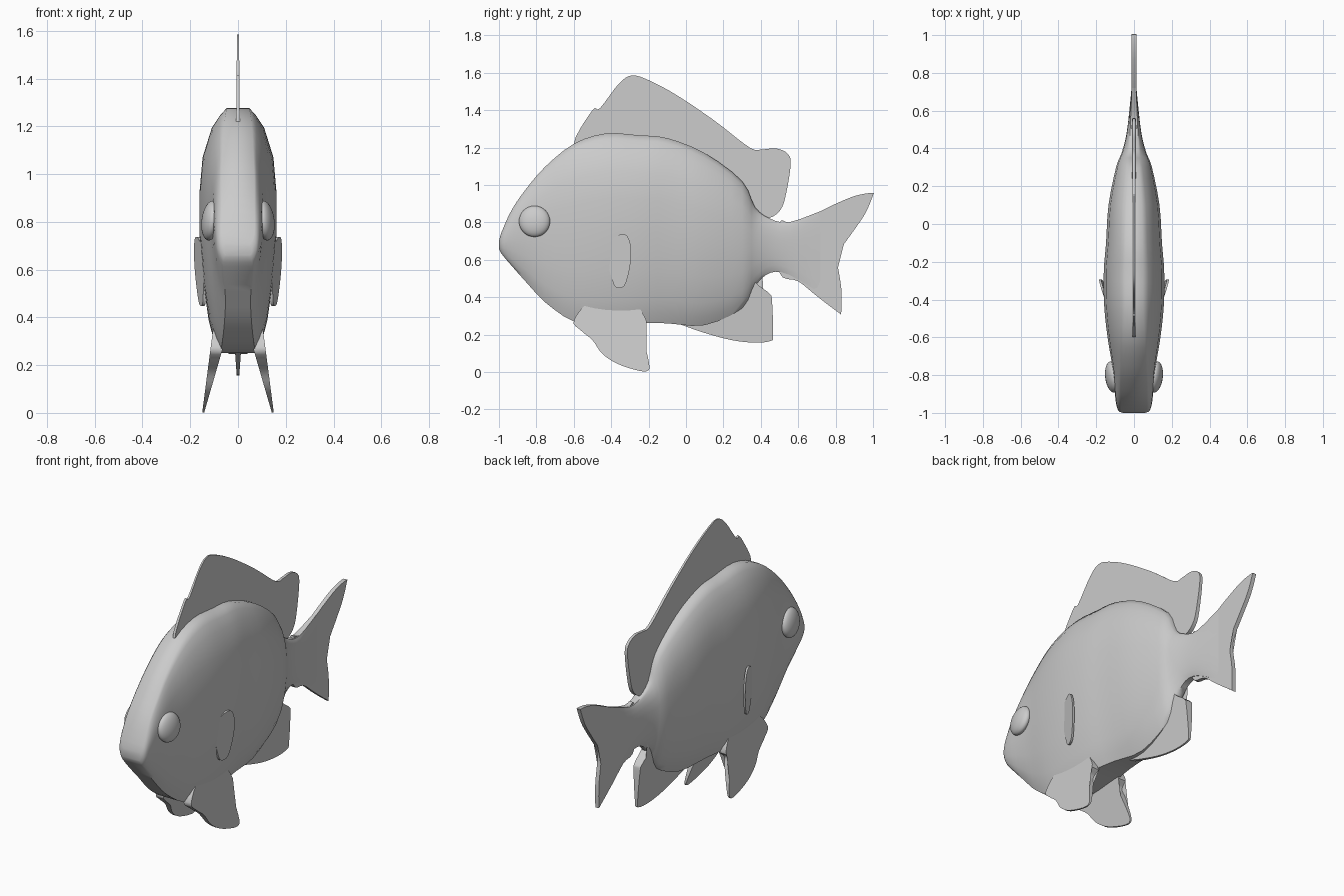
import bpy, bmesh
from mathutils import Vector

if "Cube" in bpy.data.objects:
    bpy.data.objects.remove(bpy.data.objects["Cube"])


def spline(pts, steps, closed):
    # Catmull-Rom curve through points of any dimension
    n, out = len(pts), []
    pick = (lambda i: pts[i % n]) if closed else (lambda i: pts[max(0, min(n - 1, i))])
    for i in range(n if closed else n - 1):
        a, b, c, d = (pick(i + k) for k in (-1, 0, 1, 2))
        for s in range(steps):
            t = s / steps
            out.append([0.5 * (2 * q + (r - p) * t + (2 * p - 5 * q + 4 * r - u) * t * t
                               + (3 * q - p - 3 * r + u) * t ** 3)
                        for p, q, r, u in zip(a, b, c, d)])
    if not closed:
        out.append(list(pts[-1]))
    return out


def finish(name, bm, angle=0.7, mirror=False):
    bmesh.ops.recalc_face_normals(bm, faces=bm.faces)
    me = bpy.data.meshes.new(name)
    bm.to_mesh(me)
    bm.free()
    ob = bpy.data.objects.new(name, me)
    bpy.context.collection.objects.link(ob)
    bpy.ops.object.select_all(action='DESELECT')
    ob.select_set(True)
    bpy.context.view_layer.objects.active = ob
    bpy.ops.object.shade_smooth_by_angle(angle=angle)
    if mirror:
        ob.modifiers.new("mirror", 'MIRROR')
    return ob


def fin(name, outline, centre, half, mirror=False):
    # flat blade from a y,z outline; centre and half give its x position and half thickness
    bm = bmesh.new()
    pts = spline(outline, 4, True)
    sides = [[bm.verts.new((centre(y, z) + s * half(z), y, z)) for y, z in pts]
             for s in (-1, 1)]
    caps = [bm.faces.new(side) for side in sides]
    n = len(pts)
    for i in range(n):
        j = (i + 1) % n
        bm.faces.new((sides[0][i], sides[0][j], sides[1][j], sides[1][i]))
    bmesh.ops.triangulate(bm, faces=caps)
    return finish(name, bm, mirror=mirror)


# Body: y, bottom z, top z, half width, bottom width ratio, top width ratio
stations = [
    (-1.0, .66, .70, .060, .8, .8), (-.985, .63, .75, .085, .7, .8),
    (-.93, .565, .87, .098, .6, .7), (-.85, .475, .985, .105, .5, .65),
    (-.75, .37, 1.10, .115, .5, .55), (-.6, .27, 1.22, .14, .5, .4),
    (-.43, .25, 1.275, .158, .5, .3), (-.25, .26, 1.265, .16, .5, .3),
    (-.1, .26, 1.25, .148, .4, .3), (.1, .25, 1.17, .135, .2, .3),
    (.3, .34, 1.02, .095, .2, .3), (.37, .46, .88, .068, .25, .35),
    (.45, .53, .82, .045, .4, .5), (.55, .52, .80, .03, .5, .6),
    (.72, .42, .86, .013, .8, .8)]
levels = [(0, 0), (.05, .25), (.13, .52), (.28, .8), (.48, 1)]
upper = [(.66, 1), (.8, .89), (.92, .55), (.97, .25), (1, 0)]
bm = bmesh.new()
rings = []
for y, zb, zt, w, bf, tf in spline(stations, 3, False):
    half = [(w * (bf + (1 - bf) * k), zb + (zt - zb) * t) for t, k in levels]
    half += [(w * (tf + (1 - tf) * k), zb + (zt - zb) * t) for t, k in upper]
    loop = half + [(-x, z) for x, z in reversed(half)]
    rings.append([bm.verts.new((x, y, z)) for x, z in loop])
for a, b in zip(rings, rings[1:]):
    for i in range(len(a)):
        j = (i + 1) % len(a)
        bm.faces.new((a[i], a[j], b[j], b[i]))
bm.faces.new(rings[0])
bm.faces.new(rings[-1])
finish("body", bm, angle=0.9)

# Single fins on the centre line
fin("dorsal_fin",
    [(-.6, 1.215), (-.5, 1.4), (-.46, 1.41), (-.36, 1.54), (-.29, 1.585), (-.2, 1.56),
     (-.05, 1.48), (.15, 1.345), (.34, 1.2), (.41, 1.19), (.48, 1.195), (.54, 1.17),
     (.56, 1.11), (.53, .93), (.5, .86), (.45, .825), (.4, .83), (.3, .9), (.1, 1.1),
     (-.2, 1.19), (-.45, 1.2)],
    lambda y, z: 0, lambda z: .012 - .01 * (z - .8))
fin("anal_fin",
    [(-.05, .28), (0, .243), (.2, .18), (.35, .157), (.45, .165), (.465, .2), (.46, .38),
     (.445, .42), (.38, .47), (.37, .5), (.4, .55), (.2, .5), (.05, .38)],
    lambda y, z: 0, lambda z: .005 + .07 * max(0, z - .15))
fin("tail_fin",
    [(.5, .53), (.6, .485), (.7, .405), (.815, .318), (.83, .32), (.83, .45), (.81, .59),
     (.83, .66), (.9, .76), (.96, .85), (.998, .94), (.995, .957), (.9, .94), (.77, .885),
     (.65, .825), (.55, .8), (.5, .79)],
    lambda y, z: 0, lambda z: .012)

# Paired fins
fin("pelvic_fins",
    [(-.6, .275), (-.56, .22), (-.5, .17), (-.45, .1), (-.37, .045), (-.25, .006),
     (-.2, .01), (-.2, .06), (-.225, .16), (-.245, .22), (-.21, .27), (-.3, .38), (-.5, .38)],
    lambda y, z: .146 - .21 * z, lambda z: .004 + .08 * z, True)
fin("pectoral_fins",
    [(-.53, .69), (-.43, .71), (-.4, .712), (-.35, .735), (-.315, .727), (-.295, .67),
     (-.297, .58), (-.32, .48), (-.345, .45), (-.38, .457), (-.4, .51), (-.42, .57),
     (-.46, .59), (-.53, .6)],
    lambda y, z: .18 + .3 * (y + .3) - .05 * (.73 - z), lambda z: .006, True)

# Eyes
bm = bmesh.new()
bmesh.ops.create_uvsphere(bm, u_segments=32, v_segments=16, radius=1)
for v in bm.verts:
    p = Vector((v.co.x * .038, v.co.y * .083, v.co.z * .083))
    v.co = (.114 + p.x + .1 * p.y - .1 * p.z, -.81 + p.y, .805 + p.z)
finish("eyes", bm, mirror=True)
